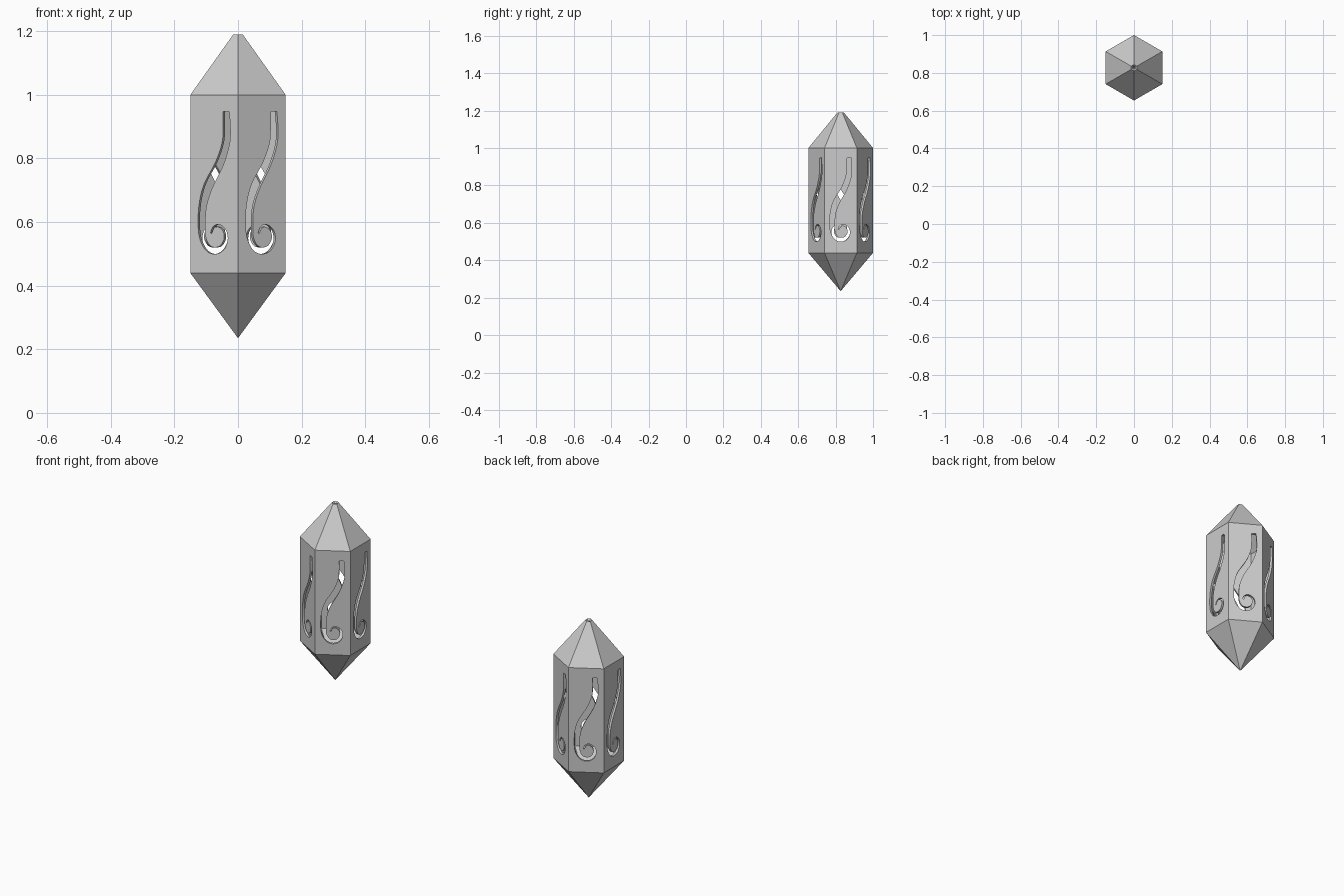
import bpy, bmesh
from math import cos, sin, pi, sqrt
from mathutils import Vector

if "Cube" in bpy.data.objects:
    bpy.data.objects.remove(bpy.data.objects["Cube"])

CY = 0.827                    # lantern axis position in y
R = 0.1732                    # hexagon corner radius
AP = R * cos(pi / 6)          # hexagon apothem
Z_TIP, Z_LOW, Z_HIGH, Z_TOP = 0.235, 0.44, 1.0, 1.19
R_TOP = 0.0173                # small opening at the top
WALL = 0.012

# scroll slot centre line: across the panel, height, width
SCROLL = [(.0435, .948, .022), (.0455, .892, .026), (.0415, .845, .027),
          (.018, .782, .029), (-.022, .713, .032), (-.042, .650, .027),
          (-.0455, .584, .025), (-.040, .546, .022), (-.022, .518, .021),
          (.002, .510, .021), (.027, .518, .018), (.042, .543, .014),
          (.040, .568, .011), (.026, .584, .009), (.010, .589, .007),
          (-.004, .581, .006), (-.011, .565, .005)]


def smooth_path(pts, steps=4):
    """Catmull-Rom interpolation."""
    p = [Vector(q) for q in pts]
    p = [2 * p[0] - p[1]] + p + [2 * p[-1] - p[-2]]
    out = []
    for i in range(1, len(p) - 2):
        a, b, c, d = p[i - 1:i + 3]
        for k in range(steps):
            t = k / steps
            out.append(0.5 * (2 * b + (c - a) * t + (2 * a - 5 * b + 4 * c - d) * t**2
                              + (3 * b - a - 3 * c + d) * t**3))
    return out + [p[-2]]


def slot_outline():
    path = smooth_path(SCROLL)
    left, right = [], []
    for i, q in enumerate(path):
        d = path[min(i + 1, len(path) - 1)] - path[max(i - 1, 0)]
        n = Vector((-d.y, d.x)).normalized() * q.z / 2
        left.append((q.x + n.x, q.y + n.y))
        right.append((q.x - n.x, q.y - n.y))
    return left + right[::-1]


def corner(i, r, z):
    a = pi / 6 + i * pi / 3
    return Vector((r * cos(a), CY + r * sin(a), z))


bm = bmesh.new()
outline = slot_outline()
for i in range(6):
    # side panel with scroll slot
    a = i * pi / 3
    centre = Vector((AP * cos(a), CY + AP * sin(a), 0))
    right = Vector((-sin(a), cos(a), 0))
    edges = []
    for loop in ([(-R / 2, Z_LOW), (R / 2, Z_LOW), (R / 2, Z_HIGH), (-R / 2, Z_HIGH)], outline):
        vs = [bm.verts.new(centre + right * u + Vector((0, 0, z))) for u, z in loop]
        edges += [bm.edges.new((vs[k - 1], vs[k])) for k in range(len(vs))]
    bmesh.ops.triangle_fill(bm, edges=edges, use_beauty=True, use_dissolve=False,
                            normal=(cos(a), sin(a), 0))
    # roof and pointed base facets
    roof = [corner(i - 1, R, Z_HIGH), corner(i, R, Z_HIGH),
            corner(i, R_TOP, Z_TOP), corner(i - 1, R_TOP, Z_TOP)]
    base = [corner(i, R, Z_LOW), corner(i - 1, R, Z_LOW), Vector((0, CY, Z_TIP))]
    for facet in (roof, base):
        bm.faces.new([bm.verts.new(c) for c in facet])

bmesh.ops.remove_doubles(bm, verts=bm.verts[:], dist=1e-4)
# all faces point away from the axis
bm.normal_update()
for f in bm.faces:
    if f.normal.dot(f.calc_center_median() - Vector((0, CY, 0.72))) < 0:
        f.normal_flip()

mesh = bpy.data.meshes.new("lantern_shell")
bm.to_mesh(mesh)
bm.free()
lantern = bpy.data.objects.new("lantern_shell", mesh)
bpy.context.collection.objects.link(lantern)

# wall thickness, inwards
mod = lantern.modifiers.new("wall", 'SOLIDIFY')
mod.thickness = WALL
mod.offset = -1
mod.use_even_offset = True
